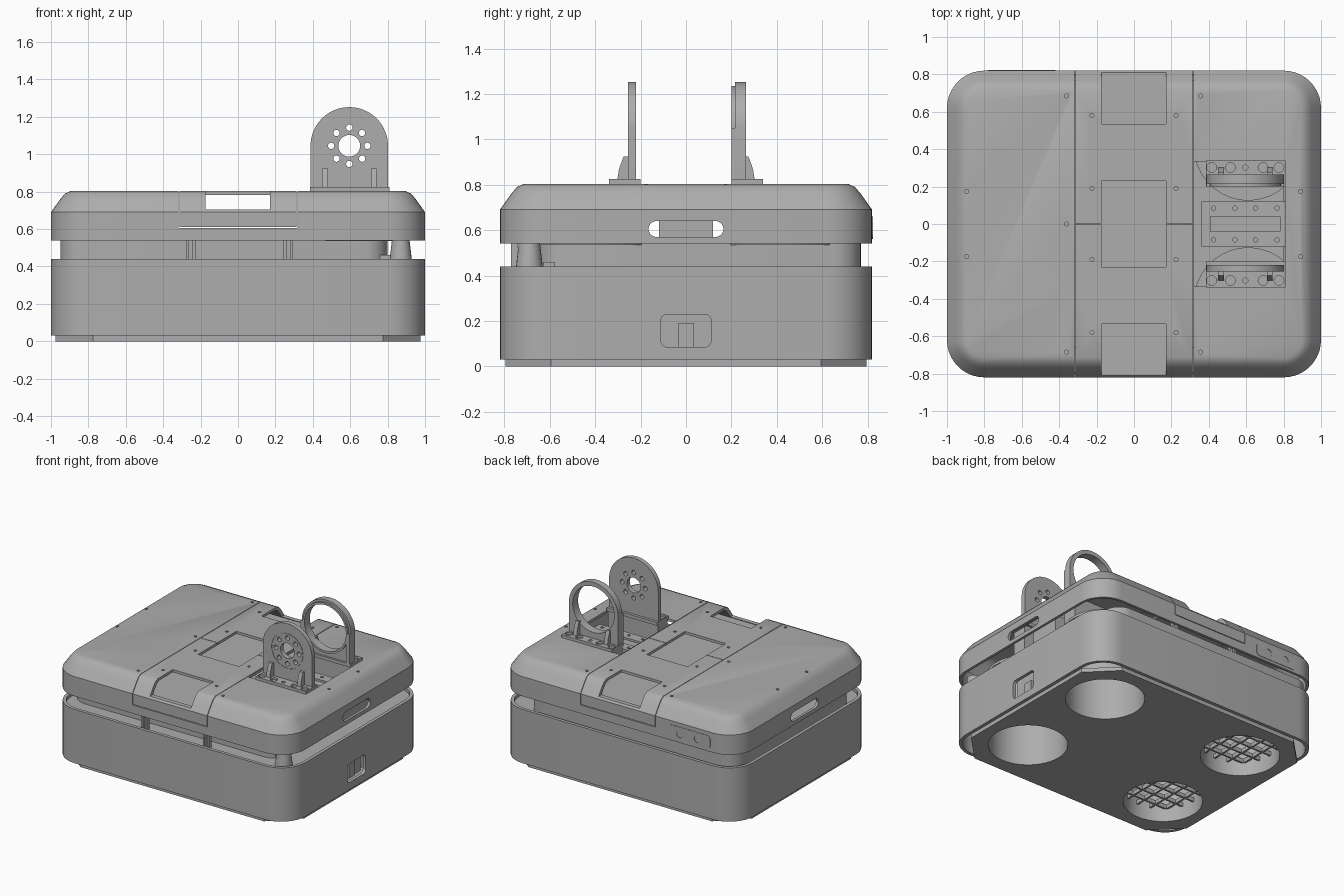
import bpy, bmesh, math

cube = bpy.data.objects.get("Cube")
if cube:
    bpy.data.objects.remove(cube, do_unlink=True)

grey = bpy.data.materials.new("plain grey")
grey.use_nodes = True
COLOUR = (0.42, 0.42, 0.42, 1)
grey.diffuse_color = COLOUR
for node in grey.node_tree.nodes:
    if node.type == 'BSDF_PRINCIPLED':
        node.inputs["Base Color"].default_value = COLOUR


def outline(hu, hv, r, n):
    """Rounded rectangle as a list of 2D points, n steps per corner."""
    pts = []
    for k, (su, sv) in enumerate([(1, 1), (-1, 1), (-1, -1), (1, -1)]):
        for i in range(n + 1):
            a = (k + i / n) * math.pi / 2
            pts.append((su * (hu - r) + r * math.cos(a), sv * (hv - r) + r * math.sin(a)))
    return pts


def solid(name, rings, axis='Z', centre=(0, 0), n=8, loop=False):
    """Loft rounded rectangles (half width, half height, radius, position) along an axis."""
    bm = bmesh.new()
    loops = []
    for hu, hv, r, w in rings:
        verts = []
        for u, v in outline(hu, hv, r, n):
            u, v = u + centre[0], v + centre[1]
            co = {'X': (w, u, v), 'Y': (u, w, v), 'Z': (u, v, w)}[axis]
            verts.append(bm.verts.new(co))
        loops.append(verts)
    pairs = list(zip(loops, loops[1:]))
    if loop:
        pairs.append((loops[-1], loops[0]))
    else:
        bm.faces.new(loops[0])
        bm.faces.new(loops[-1])
    for a, b in pairs:
        for i in range(len(a)):
            j = (i + 1) % len(a)
            bm.faces.new((a[i], a[j], b[j], b[i]))
    bmesh.ops.remove_doubles(bm, verts=bm.verts, dist=1e-5)
    bmesh.ops.recalc_face_normals(bm, faces=bm.faces)
    me = bpy.data.meshes.new(name)
    bm.to_mesh(me)
    bm.free()
    me.materials.append(grey)
    ob = bpy.data.objects.new(name, me)
    bpy.context.collection.objects.link(ob)
    return ob


def box(name, x0, x1, y0, y1, z0, z1):
    y0, y1 = sorted((y0, y1))
    hx, hy = (x1 - x0) / 2, (y1 - y0) / 2
    return solid(name, [(hx, hy, 0, z0), (hx, hy, 0, z1)], 'Z', (x0 + hx, y0 + hy), 1)


def rod(name, axis, centre, r, w0, w1, n=4, r2=None):
    r2 = r2 or r
    return solid(name, [(r, r, r, w0), (r2, r2, r2, w1)], axis, centre, n)


def cut(ob, cutters):
    """Subtract each cutter, then discard it."""
    bpy.context.view_layer.objects.active = ob
    for c in cutters:
        c.hide_render = True
        mod = ob.modifiers.new("cut", 'BOOLEAN')
        mod.operation, mod.solver, mod.object = 'DIFFERENCE', 'EXACT', c
        bpy.ops.object.modifier_apply(modifier=mod.name)
        bpy.data.objects.remove(c, do_unlink=True)


# Top cover: a hollow lid with chamfered shoulders
profile = [(0, .54), (0, .69), (.05, .76), (.075, .79), (.105, .803)]
inner = [(o + .02, max(z - .02, .54)) for o, z in reversed(profile)]
cover = solid("top_cover", [(1 - o, .82 - o, .2 - o, z) for o, z in inner + profile], n=10)
cutters = [box("hatch_cut", -.175, .17, -.23, .23, .72, .9),
           box("bracket_opening_cut", .32, .81, -.335, .335, .7, .9),
           box("middle_seam_cut", -.31, .31, -.002, .002, .75, .9)]
for s in (-1, 1):
    cutters += [
        box("end_notch_cut", -.175, .17, s * .535, s * .9, .705, .9),
        box("strip_seam_cut", s * .315 - .002, s * .315 + .002, -.9, .9, .608, .9),
        box("strip_lower_seam_cut", -.315, .315, s * .75, s * .9, .605, .61),
        solid("handle_slot_cut", [(.165, .035, .035, s * .9), (.165, .035, .035, s * 1.1)],
              'X', (0, .605), 6)]
holes = [(-.36, 0)]
for s in (-1, 1):
    holes += [(-.36, s * .685), (.355, s * .685), (-.895, s * .175), (.89, s * .175)]
    holes += [(x, s * y) for x in (-.225, .225) for y in (.19, .58)]
cutters += [rod("screw_hole_cut", 'Z', h, .011, .7, .9, 2) for h in holes]
cut(cover, cutters)

# Tray below the hatches, and the rear port plate
box("hatch_tray", -.3, .3, -.79, .79, .685, .70)
port = solid("rear_port_plate", [(.18, .05, .03, .79), (.18, .05, .03, .823)], 'Y', (-.6, .61))
cut(port, [rod("port_cut", 'Y', (-.6 + s * .075, .61), .03, .805, .9, 5) for s in (-1, 1)])

# Lower shell: an open rounded band with a window
shell = solid("lower_shell", [(.975, .795, .175, .03), (1, .82, .2, .03),
                              (1, .82, .2, .44), (.975, .795, .175, .44)], n=10, loop=True)
cut(shell, [solid("window_cut", [(.11, .072, .025, .9), (.11, .072, .025, 1.1)],
                  'X', (0, .157), 4)])
box("window_backing", .90, .92, -.16, .16, .06, .3)
box("window_connector", .92, .96, -.035, .035, .085, .19)

# Deck, core and standoffs that carry the cover
solid("deck", [(.976, .796, .176, .40), (.976, .796, .176, .415)])
solid("core", [(.875, .715, .12, .41), (.875, .715, .12, .54)], centre=(-.075, .055))
rod("corner_post", 'Z', (.87, -.69), .062, .41, .56, 6, .045)
box("corner_block", .74, .82, -.63, -.58, .41, .46)
for s in (-1, 1):
    for x in (-.27, -.235, .25, .285):
        box("standoff", x - .008, x + .008, s * .74, s * .77, .41, .60)

# Bottom plate with four wheel wells
wells = [(x, y) for x in (-.61, .61) for y in (-.415, .415)]
plate = solid("bottom_plate", [(.975, .795, .2, 0), (.975, .795, .2, .03)], n=1)
cut(plate, [rod("well_cut", 'Z', w, .275, -.1, .1, 12) for w in wells])
for x, y in wells:
    solid("wheel_well", [(.275, .275, .275, .02), (.29, .29, .29, .02),
                         (.29, .29, .29, .405), (.275, .275, .275, .405)],
          centre=(x, y), n=12, loop=True)
    if x > 0:
        rod("well_cap", 'Z', (x, y), .29, .535, .555, 12)
    else:
        for k in range(-2, 3):
            d = k * .1
            h = math.sqrt(.28 ** 2 - d * d)
            box("grille_bar", x - h, x + h, y + d - .007, y + d + .007, .10, .13)
            box("grille_cross_bar", x + d - .007, x + d + .007, y - h, y + h, .10, .13)

# Mounting plate between the brackets
box("mount_block", .36, .81, -.12, .12, .54, .70)
mount = box("mount_plate", .36, .81, -.12, .12, .70, .73)
cut(mount, [box("mount_pocket_cut", .41, .78, -.04, .04, .715, .8)] +
    [rod("mount_hole_cut", 'Z', (x, s * .085), .012, .71, .8, 2)
     for x in (.425, .54, .65, .765) for s in (-1, 1)])

# Two upright brackets: a drilled disc holder in front, a ring holder behind
CX, CZ = .595, 1.045
for s, label in ((-1, "front"), (1, "rear")):
    box(label + "_bracket_block", .385, .81, s * .215, s * .33, .54, .80)
    foot = box(label + "_bracket_foot", .385, .81, s * .2, s * .34, .80, .825)
    cut(foot, [rod("bolt_cut", 'Z', (x, s * .302), r, .81, .9, 4)
               for x, r in ((.415, .026), (.515, .026), (.595, .014), (.69, .026), (.775, .026))])
    for x in (.465, .725):
        solid(label + "_bracket_gusset", [(.015, .038, 0, .82), (.015, .03, 0, .87),
                                          (.015, .01, 0, .925)],
              centre=(x, s * .265), n=1)
    near, far = (-.255, -.22) if s < 0 else (.215, .265)
    upright = solid(label + "_bracket", [(.207, .32, .207, near), (.207, .32, .207, far)],
                    'Y', (CX, .932), 16)
    if s < 0:
        tools = [rod("centre_cut", 'Y', (CX, CZ), .058, -.4, 0, 8),
                 solid("disc_line_cut", [(r, r, r, w) for r, w in
                       ((.13, -.3), (.133, -.3), (.133, -.252), (.13, -.252))],
                       'Y', (CX, CZ), 12, True)]
        for k in range(8):
            a = k * math.pi / 4
            tools.append(rod("ring_hole_cut", 'Y', (CX + .097 * math.cos(a), CZ + .097 * math.sin(a)),
                             .017, -.4, 0, 4))
    else:
        tools = [rod("ring_cut", 'Y', (CX, CZ), .175, 0, .4, 14)]
        for x in (.388, .772):
            box("rear_bracket_pad", x, x + .03, .2, .22, .82, 1.05)
        solid("rear_bracket_lip", [(r, r, r, w) for r, w in
              ((.175, .2), (.19, .2), (.19, .22), (.175, .22))], 'Y', (CX, CZ), 14, True)
    cut(upright, tools)

# Smooth the round surfaces and keep the edges crisp
bpy.ops.object.select_all(action='DESELECT')
for ob in bpy.context.scene.objects:
    if ob.type == 'MESH':
        ob.select_set(True)
        bpy.context.view_layer.objects.active = ob
bpy.ops.object.shade_smooth_by_angle(angle=math.radians(30))
